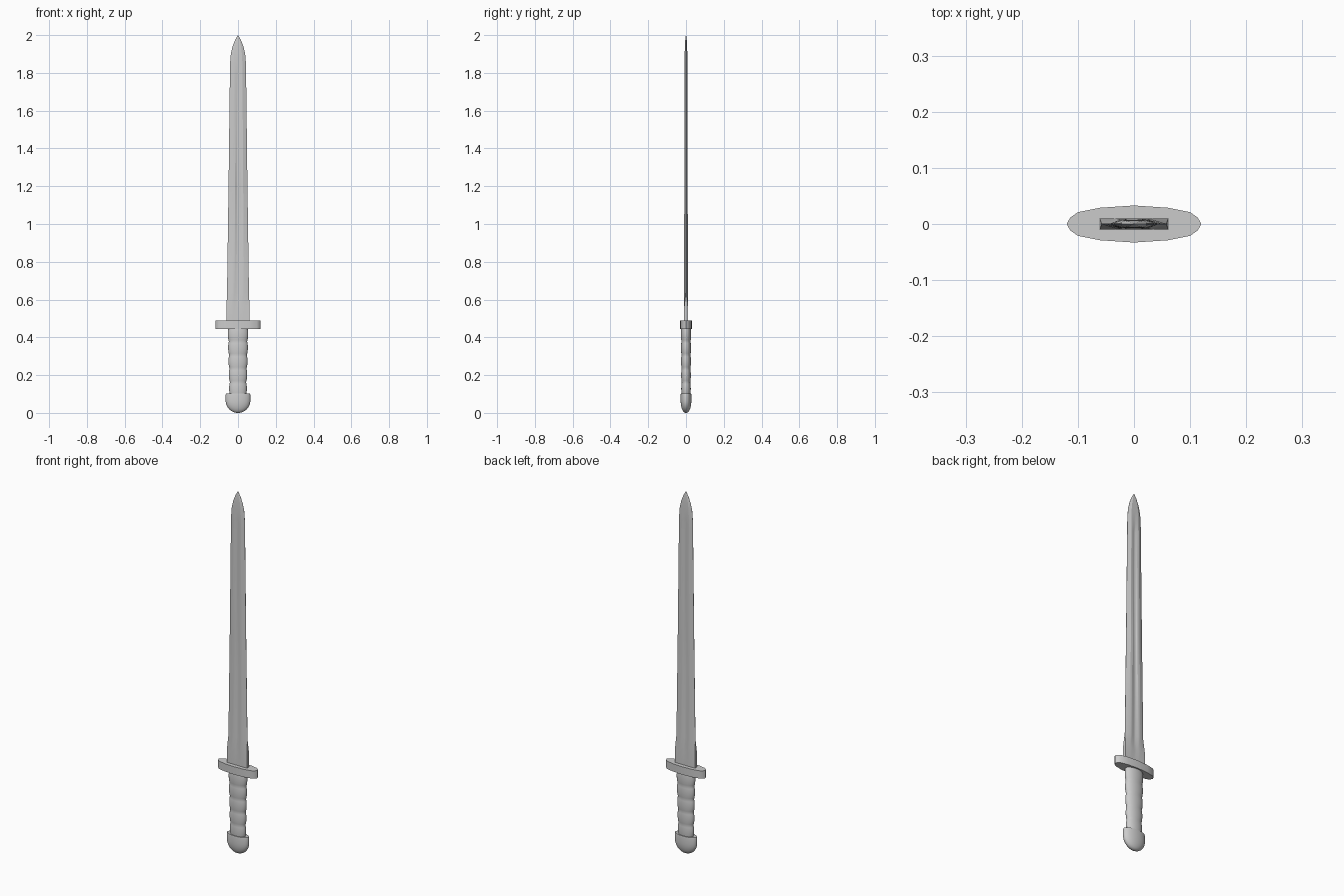
import bpy, bmesh, math

if "Cube" in bpy.data.objects:
    bpy.data.objects.remove(bpy.data.objects["Cube"])


def loft(name, rings, smooth=None):
    """Skin a stack of equal-sized closed rings and cap both ends."""
    bm = bmesh.new()
    loops = [[bm.verts.new(p) for p in ring] for ring in rings]
    n = len(loops[0])
    for a, b in zip(loops, loops[1:]):
        for i in range(n):
            j = (i + 1) % n
            bm.faces.new((a[i], a[j], b[j], b[i]))
    bm.faces.new(loops[0][::-1])
    bm.faces.new(loops[-1])
    bmesh.ops.recalc_face_normals(bm, faces=bm.faces)
    me = bpy.data.meshes.new(name)
    bm.to_mesh(me)
    bm.free()
    ob = bpy.data.objects.new(name, me)
    bpy.context.collection.objects.link(ob)
    if smooth:
        bpy.context.view_layer.objects.active = ob
        ob.select_set(True)
        bpy.ops.object.shade_smooth_by_angle(angle=math.radians(smooth))
        ob.select_set(False)
    return ob


def oval(rx, ry, z, n=24):
    return [(rx * math.cos(2 * math.pi * i / n),
             ry * math.sin(2 * math.pi * i / n), z) for i in range(n)]


def blade_ring(z, w, edge, flat, groove):
    """Section with thin edges, bevelled flats and a central fuller."""
    half = [(1, edge), (.55, flat), (.3, flat), (.12, groove),
            (-.12, groove), (-.3, flat), (-.55, flat), (-1, edge)]
    return ([(w * x, y, z) for x, y in half] +
            [(w * x, -y, z) for x, y in half[::-1]])


# Blade: square block at the guard, then sharp edges with a fuller, then the tip
# each row: z, half width, edge, flat and fuller half thickness
blade = [(.47, .062, .01, .01, .01), (.56, .061, .01, .01, .01),
         (.64, .058, .0006, .01, .0045), (1.2, .05, .0006, .009, .004),
         (1.78, .043, .0006, .008, .004), (1.85, .042, .0006, .0075, .0075),
         (1.90, .038, .0006, .007, .007), (1.94, .029, .0005, .006, .006),
         (1.975, .015, .0004, .004, .004), (2.0, .0008, .0003, .0005, .0005)]
loft("blade", [blade_ring(*r) for r in blade], 15)

# Guard: flat plate with a pointed oval outline
quarter = [(.12, 0), (.114, .011), (.1, .021), (.06, .029), (0, .033)]
top = quarter + [(-x, y) for x, y in quarter[-2::-1]]
outline = top + [(x, -y) for x, y in top[-2:0:-1]]
loft("guard", [[(x, y, z) for x, y in outline] for z in (.445, .488)], 30)

# Grip: tapering oval with five swelling bands
grip = []
for i in range(41):
    t = i / 40
    bulge = .005 * abs(math.sin(math.pi * 5 * t)) ** .8
    grip.append(oval(.041 + .009 * t + bulge, .0225 + .002 * t + bulge * .5,
                     .09 + .36 * t))
loft("grip", grip, 50)

# Pommel: flat-topped oval with a domed bottom
pommel = [oval(.065 * math.sin(a) + .0005, .028 * math.sin(a) ** .9 + .0005,
               .066 * (1 - math.cos(a)))
          for a in [math.pi / 2 * i / 10 for i in range(11)]]
pommel += [oval(.0655, .0285, .095), oval(.063, .0275, .103)]
loft("pommel", pommel, 40)
